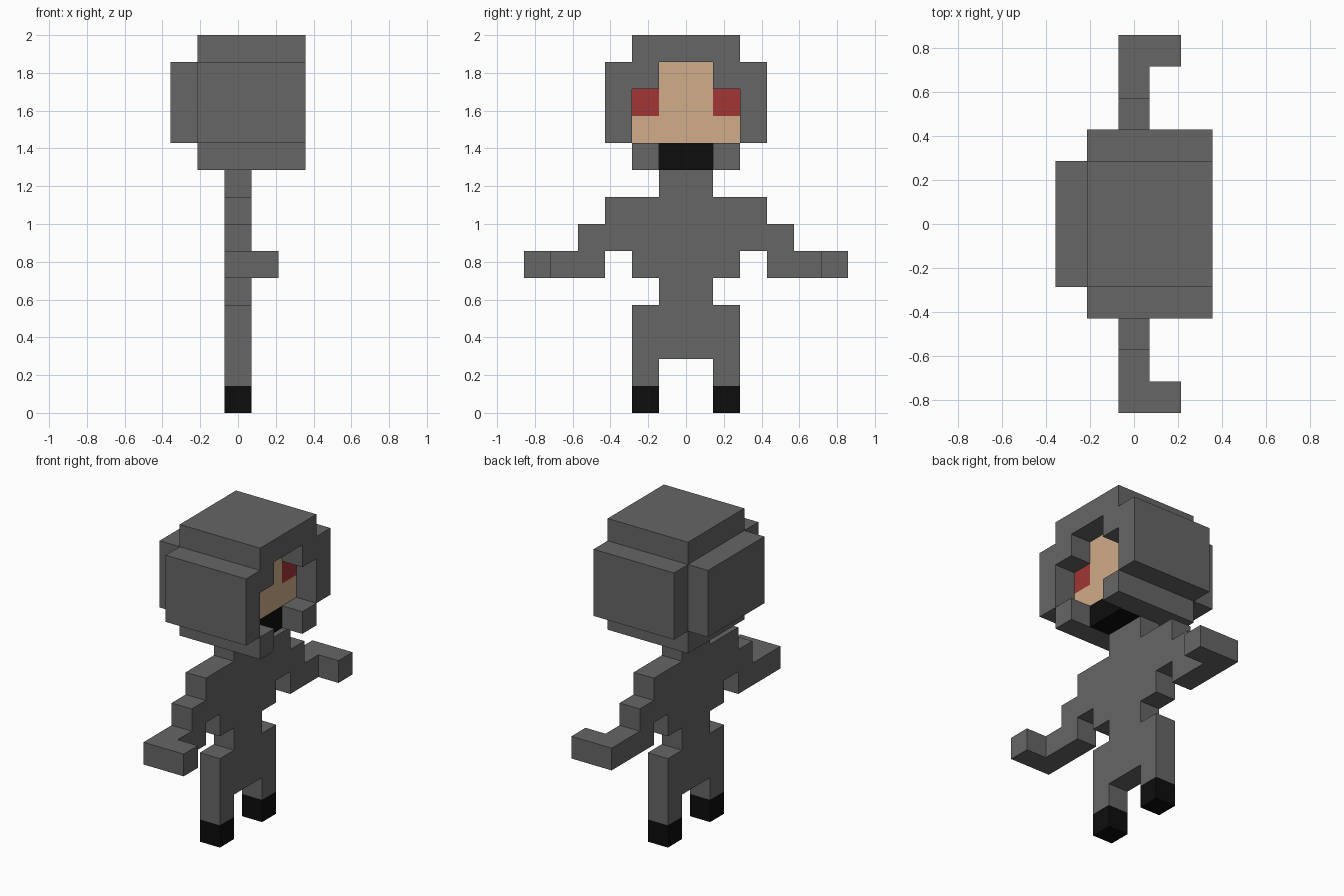
import bpy, bmesh

if "Cube" in bpy.data.objects:
    bpy.data.objects.remove(bpy.data.objects["Cube"])

U = 1 / 7  # one block


def material(name, rgb):
    m = bpy.data.materials.new(name)
    m.diffuse_color = (*rgb, 1)
    m.use_nodes = True
    m.node_tree.nodes["Principled BSDF"].inputs["Base Color"].default_value = m.diffuse_color
    return m


GREY = material("suit grey", (0.133, 0.133, 0.133))
BLACK = material("black", (0.004, 0.004, 0.004))
SKIN = material("skin", (0.638, 0.418, 0.255))
RED = material("eye red", (0.36, 0.036, 0.036))


def slab(name, outline, x0, x1, mat):
    """Extrude a (y, z) outline from x0 to x1, all in blocks."""
    bm = bmesh.new()
    face = bm.faces.new([bm.verts.new((x0 * U, y * U, z * U)) for y, z in outline])
    ext = bmesh.ops.extrude_face_region(bm, geom=[face], use_keep_orig=True)
    verts = [g for g in ext["geom"] if isinstance(g, bmesh.types.BMVert)]
    bmesh.ops.translate(bm, verts=verts, vec=((x1 - x0) * U, 0, 0))
    bmesh.ops.recalc_face_normals(bm, faces=bm.faces)
    mesh = bpy.data.meshes.new(name)
    bm.to_mesh(mesh)
    bm.free()
    mesh.materials.append(mat)
    obj = bpy.data.objects.new(name, mesh)
    bpy.context.collection.objects.link(obj)
    return obj


def mirrored(half):
    return half + [(-y, z) for y, z in reversed(half)]


def rect(y0, y1, z0, z1):
    return [(y0, z0), (y1, z0), (y1, z1), (y0, z1)]


# Body, arms and legs in one stepped profile
slab("body", mirrored([(1, 9), (1, 8), (3, 8), (3, 7), (4, 7), (4, 6), (6, 6), (6, 5),
                       (3, 5), (3, 6), (2, 6), (2, 5), (1, 5), (1, 4), (2, 4), (2, 1),
                       (1, 1), (1, 2)]), -0.5, 0.5, GREY)

# Hood: back panel, shell, and front rim around the face opening
slab("hood_back", rect(-2, 2, 10, 13), -2.5, -1.5, GREY)
slab("hood_shell", mirrored([(2, 14), (2, 13), (3, 13), (3, 10), (2, 10), (2, 9)]),
     -1.5, 0.5, GREY)
slab("hood_rim", mirrored([(2, 14), (2, 13), (3, 13), (3, 10), (2, 10), (2, 12),
                           (1, 12), (1, 13)]), 0.5, 2.5, GREY)

# Face, set one block back in the opening
slab("face", mirrored([(1, 13), (1, 11), (2, 11), (2, 10)]), 0.5, 1.5, SKIN)
slab("chin", rect(-1, 1, 9, 10), 0.5, 1.5, BLACK)

# Paired parts
for side, s in (("left", 1), ("right", -1)):
    slab(side + "_foot", rect(s, 2 * s, 0, 1), -0.5, 0.5, BLACK)
    slab(side + "_hand", rect(5 * s, 6 * s, 5, 6), 0.5, 1.5, GREY)
    slab(side + "_hood_cheek", rect(s, 2 * s, 9, 10), 0.5, 2.5, GREY)
    slab(side + "_eye", rect(s, 2 * s, 11, 12), 0.5, 1.5, RED)
